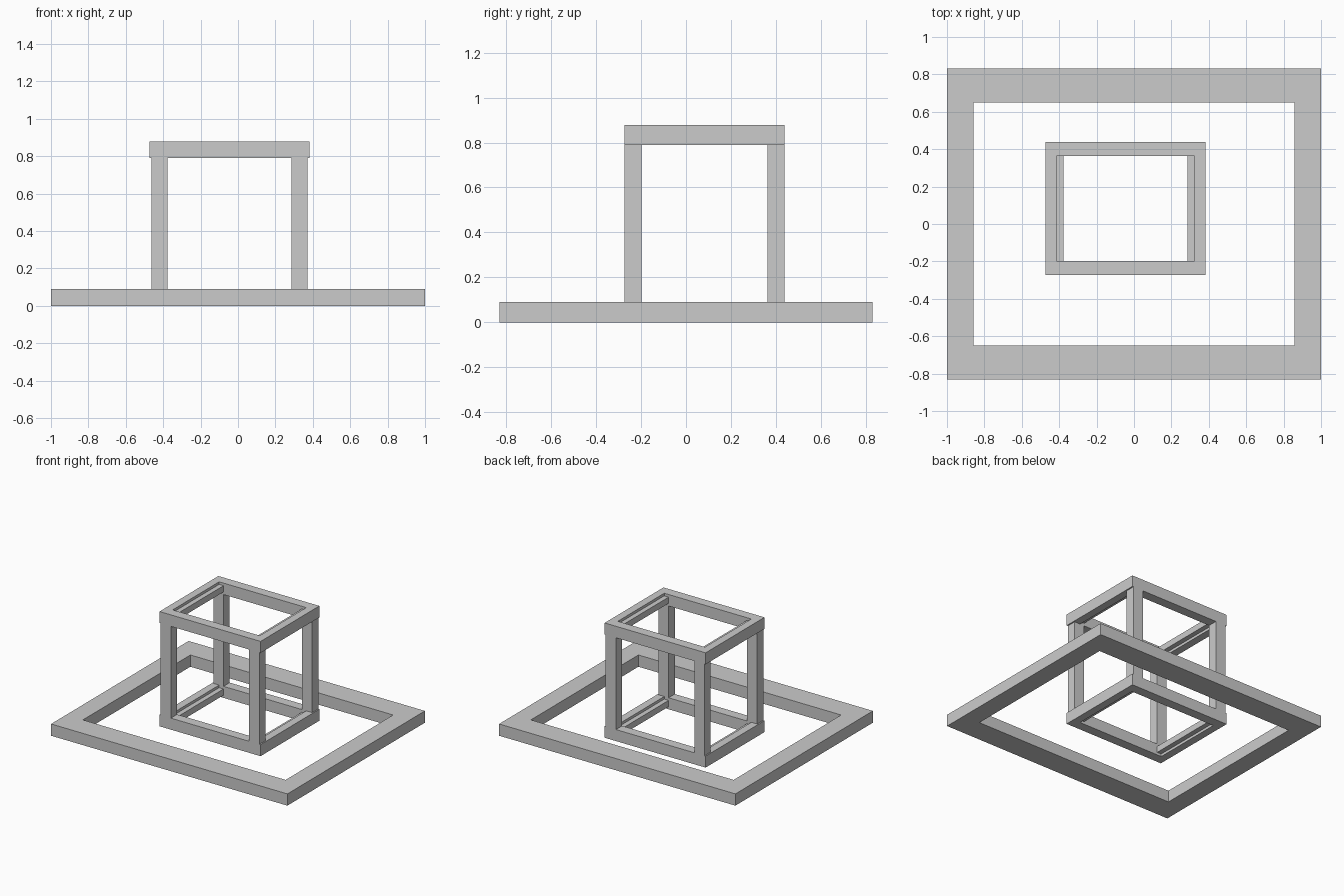
import bpy
import bmesh

if "Cube" in bpy.data.objects:
    bpy.data.objects.remove(bpy.data.objects["Cube"])

CX, CY = -0.0455, 0.0825   # centre of the box-shaped frame
RAIL = 0.088               # height of every horizontal rail
TOP = 0.878                # overall height


def finish(name, bm):
    bmesh.ops.recalc_face_normals(bm, faces=bm.faces)
    mesh = bpy.data.meshes.new(name)
    bm.to_mesh(mesh)
    bm.free()
    obj = bpy.data.objects.new(name, mesh)
    bpy.context.collection.objects.link(obj)
    return obj


def box(name, x, y, z):
    """Box from (min, max) ranges."""
    bm = bmesh.new()
    bmesh.ops.create_cube(bm, size=1)
    for v in bm.verts:
        for i, (lo, hi) in enumerate((x, y, z)):
            v.co[i] = lo if v.co[i] < 0 else hi
    return finish(name, bm)


def frame(name, cx, cy, outer, inner, z0, z1):
    """Rectangular ring given outer and inner half sizes."""
    bm = bmesh.new()
    corners = ((-1, -1), (1, -1), (1, 1), (-1, 1))
    loops = [[bm.verts.new((cx + sx * h[0], cy + sy * h[1], z)) for sx, sy in corners]
             for h, z in ((outer, z0), (outer, z1), (inner, z1), (inner, z0))]
    for k in range(4):
        a, b = loops[k], loops[(k + 1) % 4]
        for i in range(4):
            j = (i + 1) % 4
            bm.faces.new((a[i], a[j], b[j], b[i]))
    return finish(name, bm)


def span(centre, side, near, far):
    return sorted((centre + side * near, centre + side * far))


# Wide flat base ring
frame("base_frame", 0, 0, (1.0, 0.831), (0.858, 0.65), 0, 0.09)

# Lower and upper rings of the box, each with a thin ledge inside its side rails
for level, z0 in (("lower", 0), ("upper", TOP - RAIL)):
    frame(level + "_frame", CX, CY, (0.4275, 0.3555), (0.3685, 0.281), z0, z0 + RAIL)
    for side, s in (("left", -1), ("right", 1)):
        box(f"{level}_{side}_ledge", span(CX, s, 0.3315, 0.3685),
            (CY - 0.281, CY + 0.281), (z0 + 0.02, z0 + RAIL - 0.02))
        # Ring corners reach in as far as the posts
        for end, e in (("front", -1), ("back", 1)):
            if level == "lower":
                # Corner posts, set in slightly from the ring's sides
                box(f"{end}_{side}_post", span(CX, s, 0.3315, 0.418),
                    span(CY, e, 0.281, 0.3555), (RAIL, TOP - RAIL))
